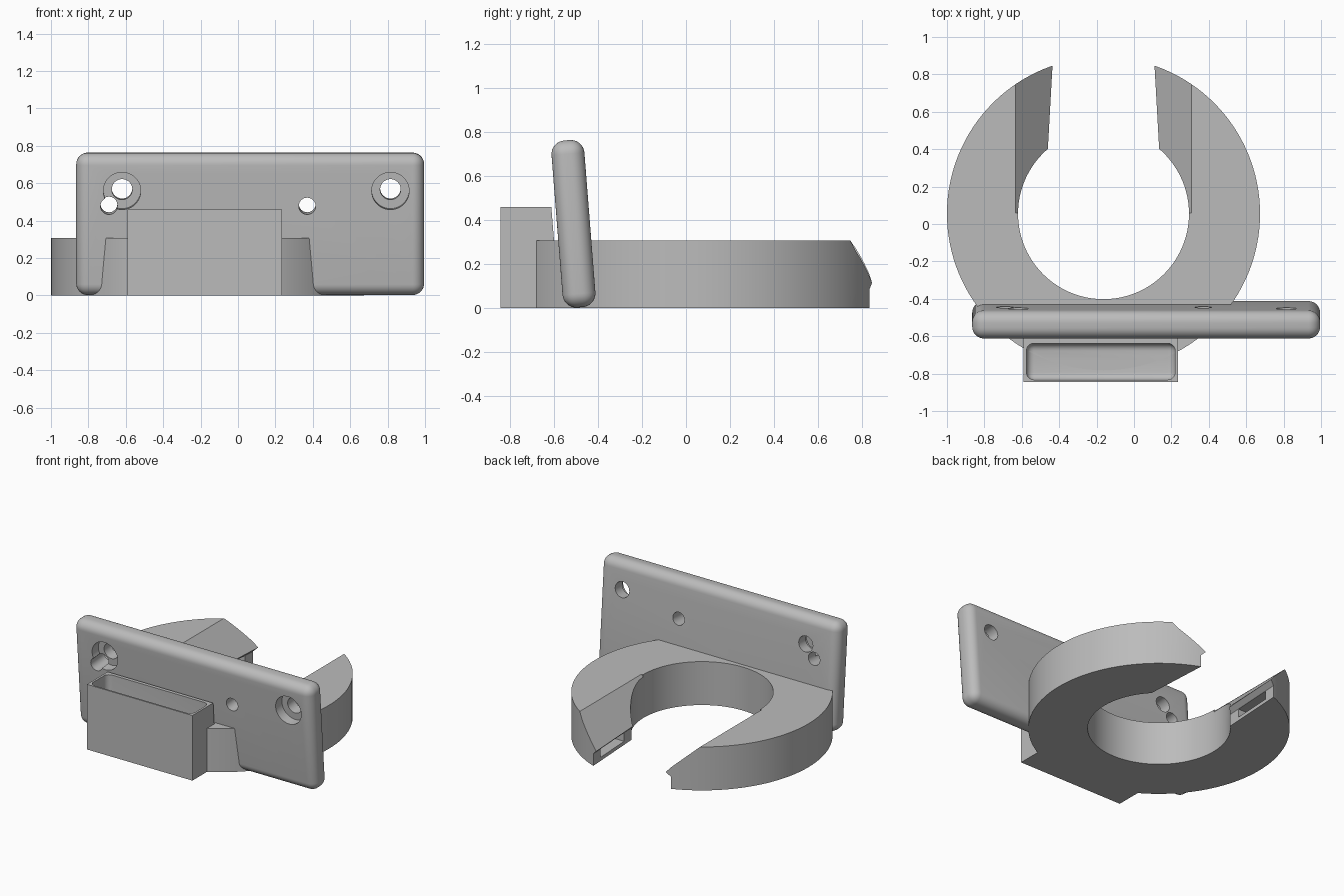
import bpy, bmesh, math
from mathutils import Matrix, Vector

if "Cube" in bpy.data.objects:
    bpy.data.objects.remove(bpy.data.objects["Cube"], do_unlink=True)

grey = bpy.data.materials.new("grey plastic")
grey.use_nodes = True
grey.diffuse_color = (0.5, 0.5, 0.5, 1)
grey.node_tree.nodes["Principled BSDF"].inputs["Base Color"].default_value = (0.5, 0.5, 0.5, 1)


def finish(name, bm):
    bmesh.ops.recalc_face_normals(bm, faces=bm.faces)
    mesh = bpy.data.meshes.new(name)
    bm.to_mesh(mesh)
    bm.free()
    mesh.materials.append(grey)
    obj = bpy.data.objects.new(name, mesh)
    bpy.context.collection.objects.link(obj)
    return obj


def cylinder(name, centre, radius, depth, axis="Z", segments=48):
    bm = bmesh.new()
    turn = Matrix.Rotation(math.pi / 2, 4, "X") if axis == "Y" else Matrix()
    bmesh.ops.create_cone(bm, cap_ends=True, segments=segments, radius1=radius, radius2=radius,
                          depth=depth, matrix=Matrix.Translation(centre) @ turn)
    return finish(name, bm)


def box(name, low, high):
    bm = bmesh.new()
    low, high = Vector(low), Vector(high)
    bmesh.ops.create_cube(bm, size=1, matrix=Matrix.Translation((low + high) / 2)
                          @ Matrix.Diagonal((*(high - low), 1)))
    return finish(name, bm)


def loft(name, sections):
    """Closed solid through matching point loops."""
    bm = bmesh.new()
    loops = [[bm.verts.new(p) for p in s] for s in sections]
    n = len(loops[0])
    for a, b in zip(loops, loops[1:]):
        for i in range(n):
            j = (i + 1) % n
            bm.faces.new((a[i], a[j], b[j], b[i]))
    bm.faces.new(loops[0])
    bm.faces.new(loops[-1])
    return finish(name, bm)


def apply(obj, mod):
    bpy.ops.object.select_all(action="DESELECT")
    bpy.context.view_layer.objects.active = obj
    obj.select_set(True)
    bpy.ops.object.modifier_apply(modifier=mod.name)


def bevel(obj, width, segments):
    mod = obj.modifiers.new("round", "BEVEL")
    mod.width, mod.segments = width, segments
    apply(obj, mod)


def cut(obj, *cutters):
    for cutter in cutters:
        mod = obj.modifiers.new("cut", "BOOLEAN")
        mod.operation, mod.solver, mod.object = "DIFFERENCE", "EXACT", cutter
        apply(obj, mod)


def discard(*objs):
    for o in objs:
        bpy.data.objects.remove(o, do_unlink=True)


def smooth(obj):
    bpy.ops.object.select_all(action="DESELECT")
    bpy.context.view_layer.objects.active = obj
    obj.select_set(True)
    bpy.ops.object.shade_smooth_by_angle(angle=math.radians(25))


CX, CY, RING_TOP = -0.163, 0.055, 0.307

# Open ring
ring = cylinder("open_ring", (CX, CY, RING_TOP / 2), 0.837, RING_TOP, segments=128)
bore = cylinder("bore_cutter", (CX, CY, 0.15), 0.457, 1, segments=96)


# Tapered opening with sloped shoulders and a small lip
def gap_section(y):
    w = 0.2725 + (0.85 - y) * 0.056
    half = [(w + 0.03, -0.1), (w + 0.03, 0.085), (w, 0.115), (0.47, RING_TOP), (0.57, RING_TOP + 0.1)]
    pts = half + [(-x, z) for x, z in reversed(half)]
    return [(CX + x, y, z) for x, z in pts]


gap = loft("gap_cutter", [gap_section(0.06), gap_section(1.0)])
cut(ring, bore, gap)

# Pockets in the two ring ends
pockets = [box("pocket_cutter", (CX + s * 0.36 - 0.08, 0.46, 0.025), (CX + s * 0.36 + 0.08, 0.75, 0.085))
           for s in (-1, 1)]
cut(ring, *pockets)

# Tray with a back parallel to the leaning plate
X0, X1, FRONT, TRAY_TOP = -0.59, 0.235, -0.845, 0.46
tray = loft("front_tray", [[(x, FRONT, 0), (x, -0.575, 0), (x, -0.613, TRAY_TOP), (x, FRONT, TRAY_TOP)]
                           for x in (X0, X1)])
cavity = box("cavity_cutter", (X0 + 0.015, FRONT + 0.012, 0.04), (X1 - 0.015, -0.638, 0.7))
bevel(cavity, 0.04, 5)
cut(tray, cavity)
cut(ring, cavity)

# Leaning mounting plate, shaped upright and then tilted
plate = box("mounting_plate", (-0.93, -0.075, -0.381), (0.93, 0.075, 0.381))
bevel(plate, 0.062, 8)
PX, PZ = 0.065, 0.383
holes = []
for x in (-0.62, 0.815):
    holes.append(cylinder("screw_hole", (x - PX, 0, 0.185), 0.055, 0.5, "Y"))
    holes.append(cylinder("counterbore", (x - PX, -0.105, 0.182), 0.1, 0.2, "Y"))
for x in (-0.69, 0.37):
    holes.append(cylinder("pin_hole", (x - PX, 0, 0.101), 0.045, 0.5, "Y"))
cut(plate, *holes)
plate.data.transform(Matrix.Translation((PX, -0.512, PZ)) @ Matrix.Rotation(math.radians(4.5), 4, "X"))

discard(bore, gap, cavity, *pockets, *holes)
for part in (ring, tray, plate):
    smooth(part)
